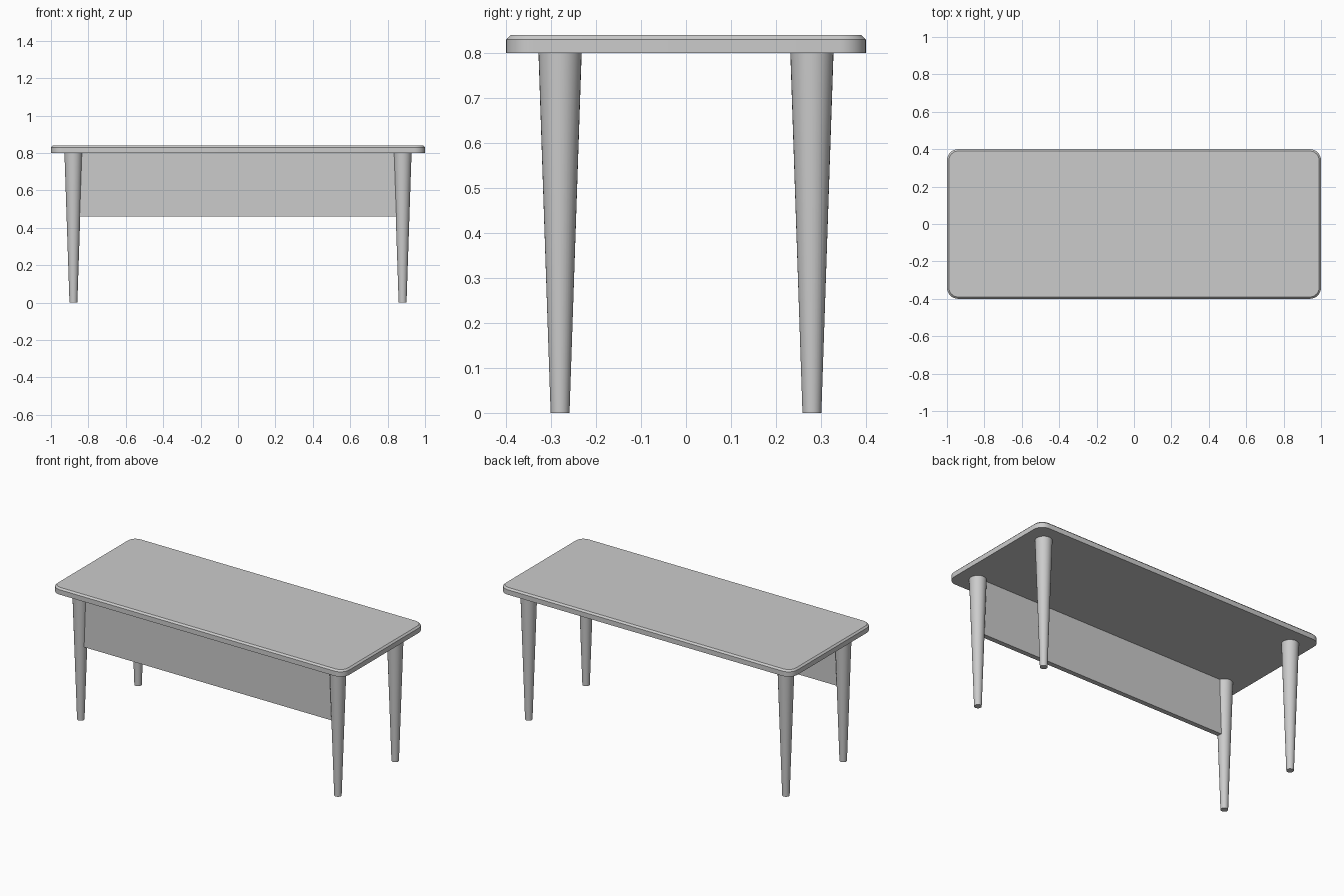
import bpy
import bmesh
from math import radians

old = bpy.data.objects.get("Cube")
if old:
    bpy.data.objects.remove(old, do_unlink=True)

grey = bpy.data.materials.new("light grey")
grey.use_nodes = True
colour = (0.6, 0.6, 0.6, 1)
grey.diffuse_color = colour
grey.node_tree.nodes["Principled BSDF"].inputs["Base Color"].default_value = colour


def finish(bm, name, location):
    """Turn a bmesh into a named, smooth-shaded object."""
    bmesh.ops.recalc_face_normals(bm, faces=bm.faces)
    mesh = bpy.data.meshes.new(name)
    bm.to_mesh(mesh)
    bm.free()
    mesh.materials.append(grey)
    obj = bpy.data.objects.new(name, mesh)
    obj.location = location
    bpy.context.collection.objects.link(obj)
    bpy.ops.object.select_all(action="DESELECT")
    bpy.context.view_layer.objects.active = obj
    obj.select_set(True)
    bpy.ops.object.shade_smooth_by_angle(angle=radians(30))
    return obj


def box(size):
    bm = bmesh.new()
    bmesh.ops.create_cube(bm, size=1)
    bmesh.ops.scale(bm, vec=size, verts=bm.verts)
    return bm


# Tabletop: rounded corners, then a chamfered upper rim
top = box((2, 0.8, 0.04))
corners = [e for e in top.edges if abs(e.verts[0].co.z - e.verts[1].co.z) > 0.01]
bmesh.ops.bevel(top, geom=corners, offset=0.06, offset_type="OFFSET",
                segments=8, profile=0.5, affect="EDGES")
rim = [e for e in top.edges if all(v.co.z > 0.01 for v in e.verts)]
bmesh.ops.bevel(top, geom=rim, offset=0.01, offset_type="OFFSET",
                segments=1, profile=0.5, affect="EDGES")
finish(top, "tabletop", (0, 0, 0.82))

# Four tapered round legs
for y, end in ((-0.28, "front"), (0.28, "back")):
    for x, side in ((-0.88, "right"), (0.88, "left")):
        leg = bmesh.new()
        bmesh.ops.create_cone(leg, cap_ends=True, segments=32,
                              radius1=0.021, radius2=0.048, depth=0.8)
        finish(leg, f"{end}_{side}_leg", (x, y, 0.4))

# Modesty panel between the front legs
finish(box((1.73, 0.03, 0.34)), "front_panel", (0, -0.28, 0.63))
